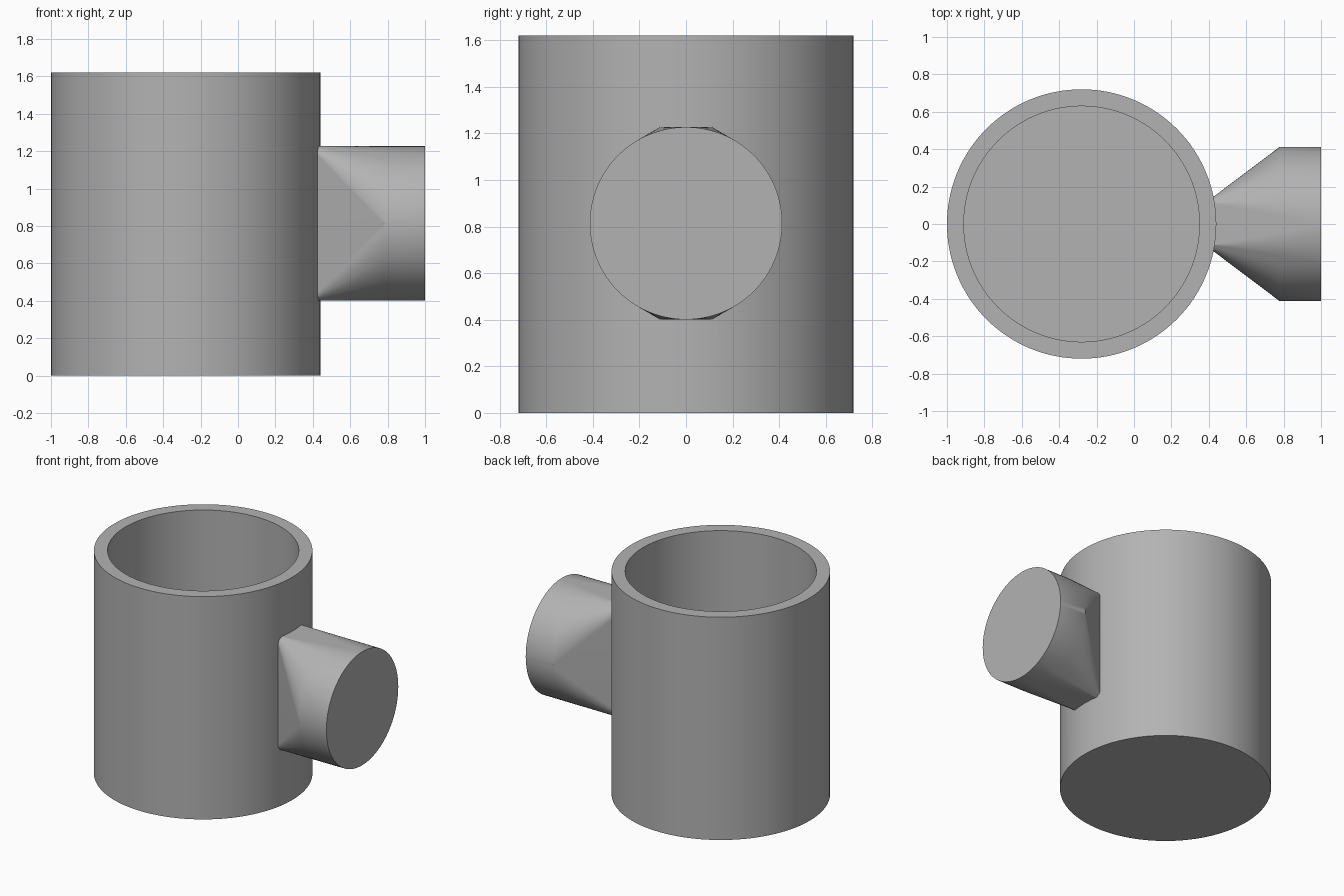
import bpy, bmesh, math
from mathutils import Vector

if "Cube" in bpy.data.objects:
    bpy.data.objects.remove(bpy.data.objects["Cube"])

CX, R, RI, H = -0.28, 0.72, 0.63, 1.62   # cup axis, radii, height
ZC = 0.814                               # spout axis height

grey = bpy.data.materials.new("grey plastic")
grey.diffuse_color = (0.45, 0.45, 0.45, 1)
grey.use_nodes = True
grey.node_tree.nodes["Principled BSDF"].inputs["Base Color"].default_value = grey.diffuse_color


def finish(name, bm):
    bmesh.ops.recalc_face_normals(bm, faces=bm.faces)
    me = bpy.data.meshes.new(name)
    bm.to_mesh(me)
    bm.free()
    ob = bpy.data.objects.new(name, me)
    me.materials.append(grey)
    bpy.context.collection.objects.link(ob)
    return ob


def cylinder(name, r, depth, loc, n, along_x=False):
    bm = bmesh.new()
    bmesh.ops.create_cone(bm, cap_ends=True, segments=n, radius1=r, radius2=r, depth=depth)
    for v in bm.verts:
        x, y, z = v.co
        v.co = Vector((z, y, x) if along_x else (x, y, z)) + Vector(loc)
    return finish(name, bm)


def box(name, size, loc):
    bm = bmesh.new()
    bmesh.ops.create_cube(bm, size=1)
    for v in bm.verts:
        v.co = Vector(a * b for a, b in zip(v.co, size)) + Vector(loc)
    return finish(name, bm)


def boolean(ob, other, op):
    m = ob.modifiers.new(op.lower(), 'BOOLEAN')
    m.operation, m.object, m.solver = op, other, 'EXACT'
    bpy.context.view_layer.objects.active = ob
    bpy.ops.object.modifier_apply(modifier=m.name)
    bpy.data.objects.remove(other)


# Cup body
cup = cylinder("cup_with_spout", R, H, (CX, 0, H / 2), 128)

# Spout: hull from a narrow upright rectangle at the cup to a round collar
bm = bmesh.new()
for x in (0.38, 0.43):
    for y in (-0.112, 0.112):
        for z in (-0.413, 0.413):
            bm.verts.new((x, y, ZC + z))
for x in (0.78, 1.0):
    for i in range(96):
        a = math.tau * i / 96
        bm.verts.new((x, 0.413 * math.cos(a), ZC + 0.413 * math.sin(a)))
hull = bmesh.ops.convex_hull(bm, input=bm.verts)
bmesh.ops.dissolve_limit(bm, angle_limit=0.002, verts=bm.verts, edges=bm.edges)
boolean(cup, finish("spout", bm), 'UNION')

# Hollow cup, round socket in the collar, slot through to the cup
boolean(cup, cylinder("cavity", RI, H, (CX, 0, H / 2 + 0.09), 128), 'DIFFERENCE')
boolean(cup, cylinder("socket", 0.272, 0.32, (0.94, 0, ZC), 96, True), 'DIFFERENCE')
boolean(cup, box("slot", (0.69, 0.254, 0.544), (0.545, 0, ZC)), 'DIFFERENCE')

bpy.ops.object.select_all(action='DESELECT')
cup.select_set(True)
bpy.context.view_layer.objects.active = cup
bpy.ops.object.shade_smooth_by_angle(angle=math.radians(35))
